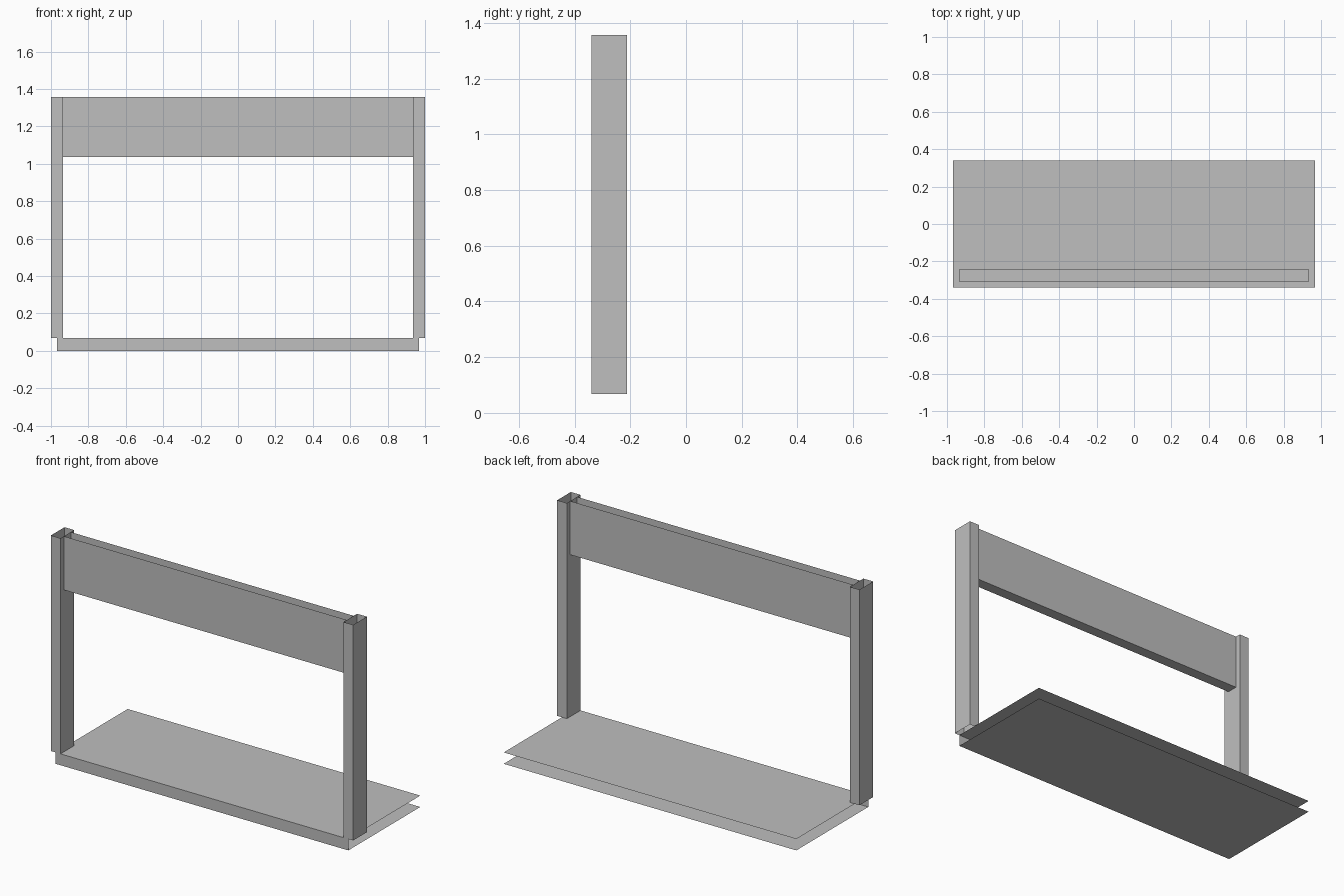
import bpy
import bmesh
from mathutils import Vector

old = bpy.data.objects.get("Cube")
if old:
    bpy.data.objects.remove(old, do_unlink=True)

grey = bpy.data.materials.new("light grey")
grey.use_nodes = True
colour = (0.52, 0.52, 0.52, 1.0)
grey.diffuse_color = colour
grey.node_tree.nodes["Principled BSDF"].inputs["Base Color"].default_value = colour

SIDES = {"left": (1, 0, 0), "right": (-1, 0, 0), "front": (0, -1, 0),
         "back": (0, 1, 0), "top": (0, 0, 1), "bottom": (0, 0, -1)}


def shell(name, low, high, open_sides):
    """Thin-walled box between two corners, with some sides left open."""
    low, high = Vector(low), Vector(high)
    bm = bmesh.new()
    bmesh.ops.create_cube(bm, size=1)
    bm.normal_update()
    gone = [f for f in bm.faces
            if any(f.normal.dot(Vector(SIDES[s])) > 0.9 for s in open_sides)]
    bmesh.ops.delete(bm, geom=gone, context="FACES")
    for v in bm.verts:
        v.co = (low + high) / 2 + v.co * (high - low)
    mesh = bpy.data.meshes.new(name)
    bm.to_mesh(mesh)
    bm.free()
    mesh.materials.append(grey)
    obj = bpy.data.objects.new(name, mesh)
    bpy.context.collection.objects.link(obj)
    return obj


BASE_TOP, TOP = 0.068, 1.357
INNER, OUTER = 0.936, 1.0
FRONT = -0.34

# Base: upper and lower sheets joined by a front strip
shell("base", (-0.968, FRONT, 0), (0.968, -FRONT, BASE_TOP),
      ("left", "right", "back"))

# Posts: tubes open at both ends
for name, x0, x1 in (("left_post", INNER, OUTER), ("right_post", -OUTER, -INNER)):
    shell(name, (x0, FRONT, BASE_TOP), (x1, -0.211, TOP), ("top", "bottom"))

# Header beam: trough between the posts, open above and at the ends
shell("header_beam", (-INNER, -0.308, 1.036), (INNER, -0.243, TOP),
      ("top", "left", "right"))
